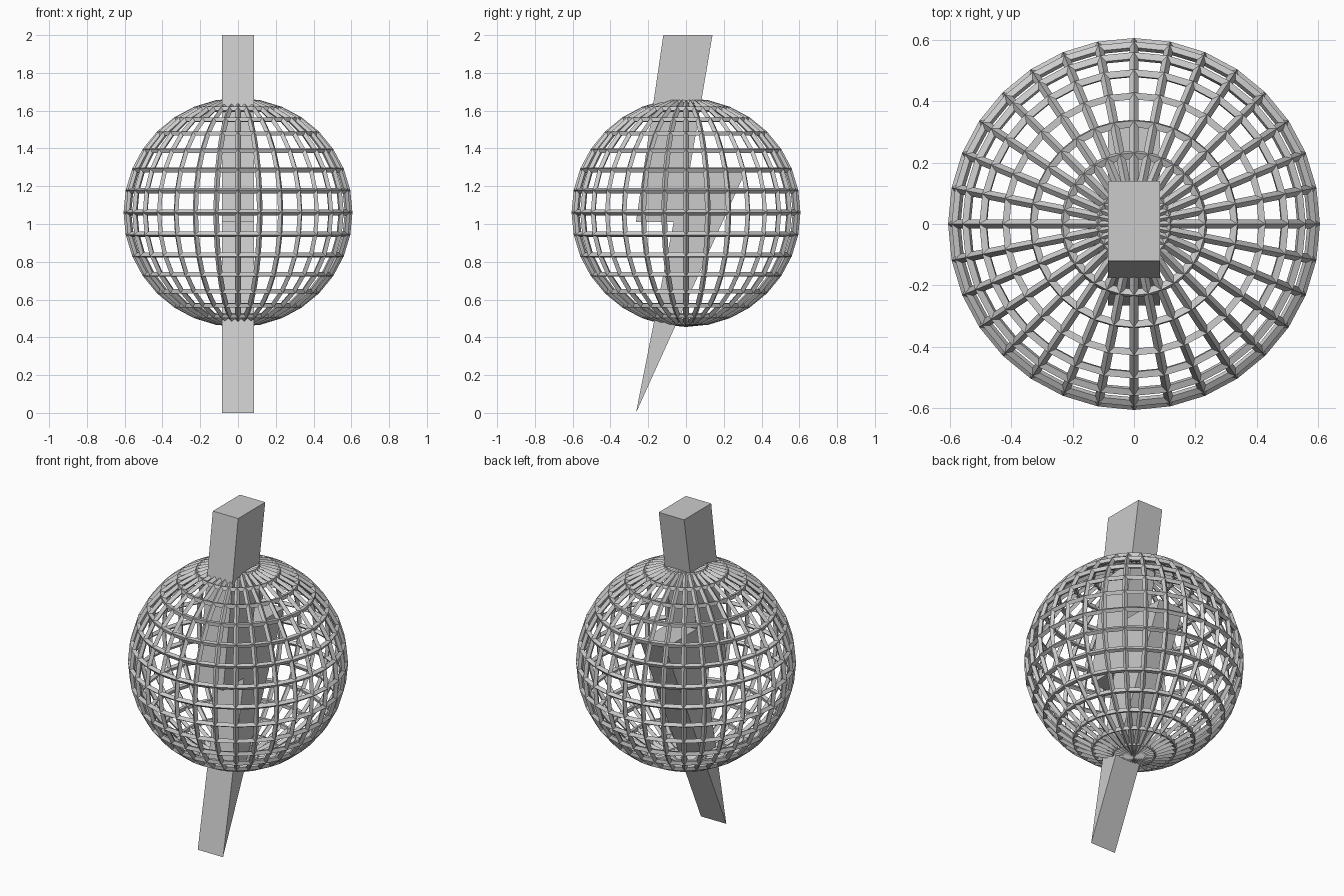
import bpy, bmesh

if "Cube" in bpy.data.objects:
    bpy.data.objects.remove(bpy.data.objects["Cube"])

# Spherical cage: 32 x 16 globe turned into faceted struts
bpy.ops.mesh.primitive_uv_sphere_add(segments=32, ring_count=16, radius=0.591,
                                     location=(0, 0, 1.061))
cage = bpy.context.object
cage.name = "sphere_cage"
wire = cage.modifiers.new("struts", 'WIREFRAME')
wire.thickness = 0.03
wire.use_even_offset = True
wire.use_replace = True

# Zigzag bolt: side profile (y, z) extruded across x
profile = [(-0.12, 2.0), (-0.265, 1.01), (-0.065, 1.01), (-0.265, 0.0),
           (0.32, 1.29), (0.02, 1.29), (0.14, 2.0)]
half_width = 0.085
bm = bmesh.new()
face = bm.faces.new([bm.verts.new((-half_width, y, z)) for y, z in profile])
ext = bmesh.ops.extrude_face_region(bm, geom=[face], use_keep_orig=True)
verts = [g for g in ext["geom"] if isinstance(g, bmesh.types.BMVert)]
bmesh.ops.translate(bm, verts=verts, vec=(2 * half_width, 0, 0))
bmesh.ops.recalc_face_normals(bm, faces=bm.faces)
mesh = bpy.data.meshes.new("zigzag_bolt")
bm.to_mesh(mesh)
bm.free()
bolt = bpy.data.objects.new("zigzag_bolt", mesh)
bpy.context.collection.objects.link(bolt)
